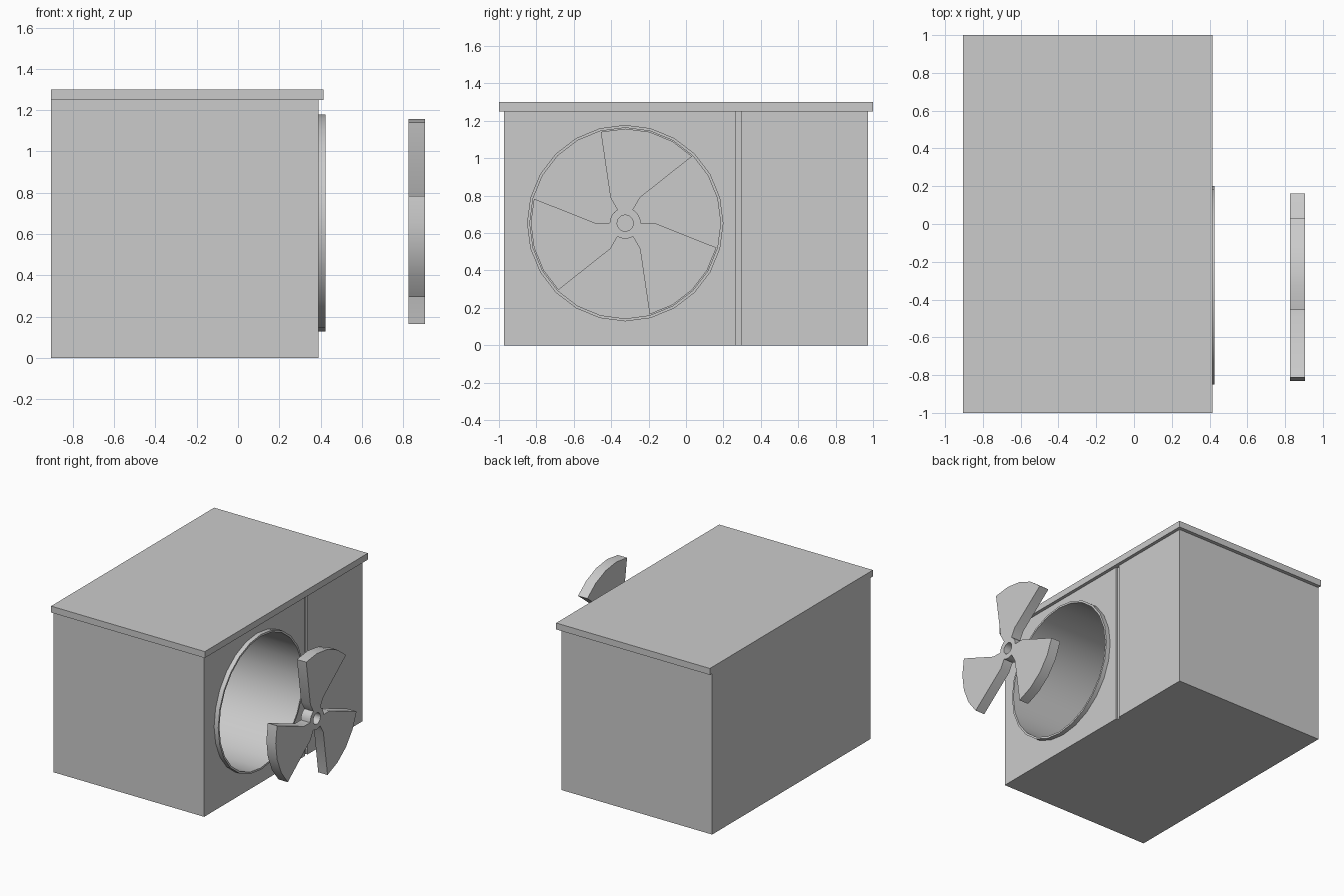
import bpy, bmesh
from math import cos, sin, radians, pi
from mathutils import Matrix

if "Cube" in bpy.data.objects:
    bpy.data.objects.remove(bpy.data.objects["Cube"])

CY, CZ = -0.325, 0.653       # fan axis
R_IN, R_OUT = 0.51, 0.525
SIDES = 24


def make(name, bm):
    bmesh.ops.recalc_face_normals(bm, faces=bm.faces)
    me = bpy.data.meshes.new(name)
    bm.to_mesh(me)
    bm.free()
    ob = bpy.data.objects.new(name, me)
    bpy.context.collection.objects.link(ob)
    return ob


def box(name, x0, x1, y0, y1, z0, z1):
    bm = bmesh.new()
    bmesh.ops.create_cube(bm, size=1)
    for v in bm.verts:
        v.co.x = (x0 + x1) / 2 + v.co.x * (x1 - x0)
        v.co.y = (y0 + y1) / 2 + v.co.y * (y1 - y0)
        v.co.z = (z0 + z1) / 2 + v.co.z * (z1 - z0)
    return make(name, bm)


def plate(name, outer, inner, x0, x1):
    """Extruded ring along x between two equal-length outlines of (angle, radius)."""
    bm = bmesh.new()

    def loop(pts, x):
        return [bm.verts.new((x, CY + r * cos(radians(a)), CZ + r * sin(radians(a))))
                for a, r in pts]
    loops = [loop(outer, x0), loop(outer, x1), loop(inner, x1), loop(inner, x0)]
    n = len(outer)
    for k in range(4):
        a, b = loops[k], loops[(k + 1) % 4]
        for i in range(n):
            j = (i + 1) % n
            bm.faces.new((a[i], a[j], b[j], b[i]))
    return make(name, bm)


def smooth(ob):
    bpy.ops.object.select_all(action='DESELECT')
    ob.select_set(True)
    bpy.context.view_layer.objects.active = ob
    bpy.ops.object.shade_smooth_by_angle(angle=radians(30))


def cut(ob, cutter):
    mod = ob.modifiers.new("cut", 'BOOLEAN')
    mod.operation, mod.solver, mod.object = 'DIFFERENCE', 'EXACT', cutter
    bpy.context.view_layer.objects.active = ob
    bpy.ops.object.modifier_apply(modifier=mod.name)
    bpy.data.objects.remove(cutter)


# Cabinet with fan opening and panel groove
cabinet = box("cabinet", -0.905, 0.39, -0.972, 0.972, 0, 1.25)
bm = bmesh.new()
bmesh.ops.create_cone(bm, cap_ends=True, segments=SIDES, radius1=R_IN, radius2=R_IN, depth=1.3,
                      matrix=Matrix.Translation((-0.15, CY, CZ)) @ Matrix.Rotation(pi / 2, 4, 'Y'))
cut(cabinet, make("opening_cutter", bm))
cut(cabinet, box("groove_cutter", 0.375, 0.5, 0.265, 0.297, -0.1, 1.4))
smooth(cabinet)

# Overhanging lid
box("lid", -0.905, 0.415, -1, 1, 1.25, 1.30)

# Rim around the fan opening
angles = [i * 360 / SIDES for i in range(SIDES)]
rim = plate("fan_rim", [(a, R_OUT) for a in angles], [(a, R_IN) for a in angles], 0.39, 0.425)
smooth(rim)

# Three-bladed fan: swept tips, narrow roots, short hub arcs between blades
outline = []
for base in (0, 120, 240):
    outline += [(base + 60, 0.083), (base + 60, 0.158)]
    outline += [(base + 45 + 15 * k, 0.505) for k in range(5)]
    outline += [(base + 120, 0.158)]
    outline += [(base + 120 + 15 * k, 0.083) for k in range(4)]
n = len(outline)
# hub hole points follow the outline, kept in increasing angle order
hole = []
for base in (0, 120, 240):
    hole += [(base + 60 + 60 * k / 8, 0.043) for k in range(8)]
    hole += [(base + 120 + 15 * k, 0.043) for k in range(4)]

bm = bmesh.new()


def point(x, a, r):
    return bm.verts.new((x, CY + r * cos(radians(a)), CZ + r * sin(radians(a))))


loops = [[point(x, a, r) for a, r in pts] for pts, x in
         ((outline, 0.825), (outline, 0.905), (hole, 0.905), (hole, 0.825))]
for k in (0, 2):                                   # outer and hole walls
    for i in range(n):
        j = (i + 1) % n
        bm.faces.new((loops[k][i], loops[k][j], loops[k + 1][j], loops[k + 1][i]))
for o, h in ((loops[0], loops[3]), (loops[1], loops[2])):
    for b in range(0, n, 12):
        bm.faces.new([o[b + i] for i in range(8)] + [o[b + 8]])     # blade face
        root = [h[b + i] for i in range(9)]
        bm.faces.new([o[b], o[b + 8]] + root[::-1])                 # blade root
        for i in range(8, 12):                                      # hub between blades
            j = (b + i + 1) % n
            bm.faces.new((o[b + i], o[j], h[j], h[b + i]))
smooth(make("fan", bm))
